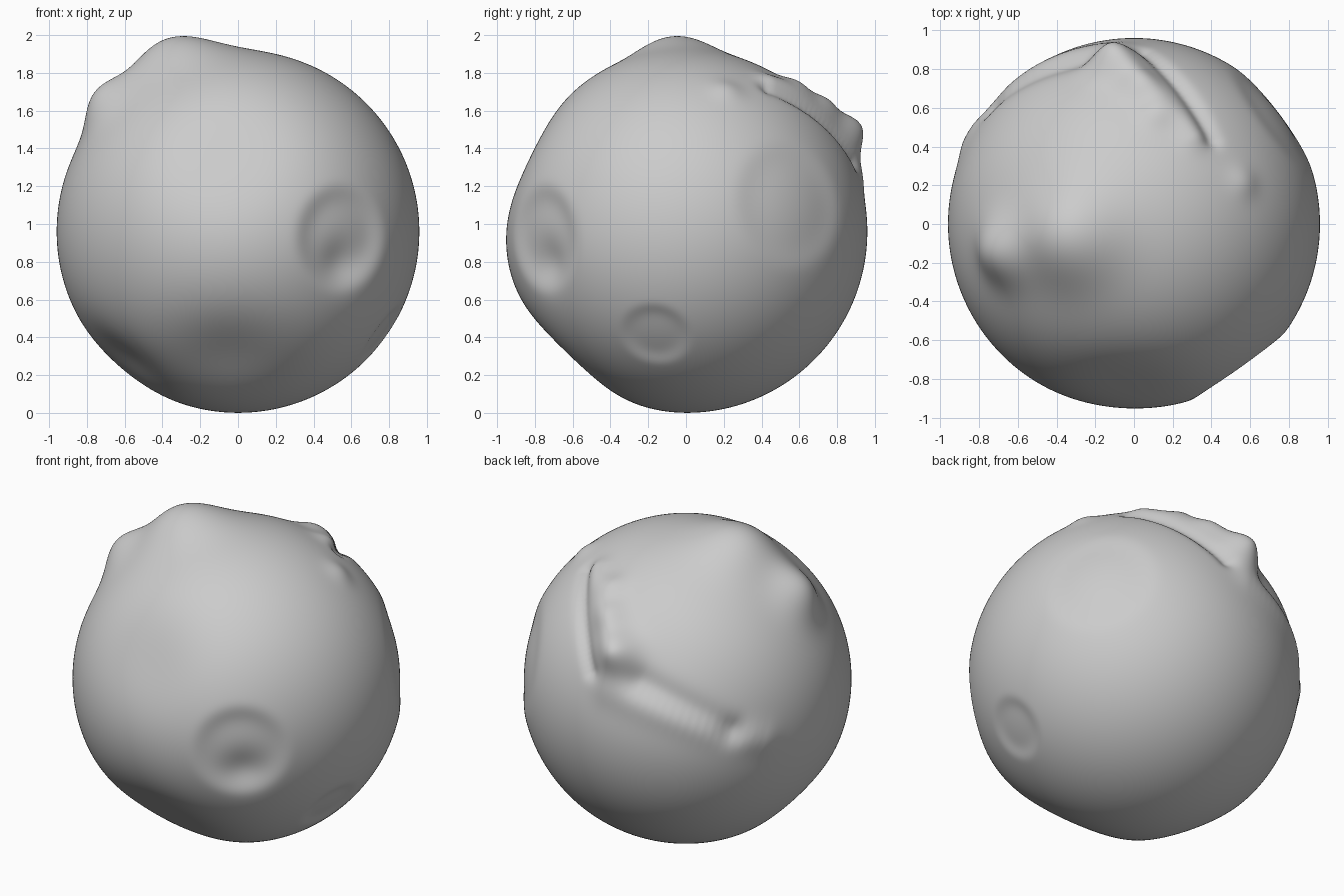
import bpy
import bmesh
import math
from mathutils import Vector

if "Cube" in bpy.data.objects:
    bpy.data.objects.remove(bpy.data.objects["Cube"], do_unlink=True)

BODY_RADIUS = 0.96
features = []


def direction(azimuth, elevation):
    """Unit vector from angles in degrees, azimuth counted from +x to +y."""
    azimuth, elevation = math.radians(azimuth), math.radians(elevation)
    flat = math.cos(elevation)
    return Vector((flat * math.cos(azimuth), flat * math.sin(azimuth), math.sin(elevation)))


def add_feature(directions, height, width, sharpness):
    """Store a raised or sunken area and the cosine beyond which it has no effect."""
    spread = math.radians(width)
    features.append((directions, height, spread, sharpness, math.cos(3 * spread)))


def knob(azimuth, elevation, height, width):
    add_feature([direction(azimuth, elevation)], height, width, sharpness=2)


def dent(azimuth, elevation, depth, width):
    add_feature([direction(azimuth, elevation)], -depth, width, sharpness=2)


def crater(azimuth, elevation, depth, width):
    add_feature([direction(azimuth, elevation)], -depth, width, sharpness=6)


def fold(start, end, height, width, steps=20):
    """Ridge, or groove if the height is negative, along an arc of the surface."""
    first, last = direction(*start), direction(*end)
    arc = [first.lerp(last, step / steps).normalized() for step in range(steps + 1)]
    add_feature(arc, height, width, sharpness=2)


def surface_radius(normal):
    """Body radius plus the effect of every feature near this direction."""
    radius = BODY_RADIUS
    for directions, height, spread, sharpness, limit in features:
        closeness = max(normal.dot(centre) for centre in directions)
        if closeness > limit:
            angle = math.acos(min(1, closeness))
            radius += height * math.exp(-((angle / spread) ** sharpness))
    return radius


# Rounded knobs on the top, the right shoulder and the back
knob(azimuth=189, elevation=69, height=0.13, width=15)
knob(azimuth=191, elevation=44, height=0.1, width=10)
knob(azimuth=97, elevation=31, height=0.1, width=8)
knob(azimuth=88, elevation=43, height=0.04, width=6)
knob(azimuth=79, elevation=53, height=0.03, width=5)
knob(azimuth=21, elevation=51, height=0.02, width=5)

# Front crater with a deeper lower edge, and shallow craters on the left
crater(azimuth=-54, elevation=-2, depth=0.04, width=15)
dent(azimuth=-53, elevation=-10, depth=0.03, width=8)
crater(azimuth=-12, elevation=-35, depth=0.02, width=10)
crater(azimuth=37, elevation=9, depth=0.02, width=18)

# Broad hollows in the front and underside
dent(azimuth=-94, elevation=-46, depth=0.07, width=20)
dent(azimuth=-157, elevation=-47, depth=0.05, width=14)
dent(azimuth=-93, elevation=26, depth=0.05, width=20)

# Curved rim around the back with a groove beside each half
fold(start=(56, 55), end=(97, 31), height=0.03, width=5)
fold(start=(48, 52), end=(87, 23), height=-0.03, width=3)
fold(start=(96, 18), end=(153, 0), height=0.02, width=6)
fold(start=(108, 23), end=(141, 6), height=-0.03, width=5)
dent(azimuth=141, elevation=5, depth=0.02, width=5)

# Stone colour
stone = bpy.data.materials.new("stone_grey")
stone.use_nodes = True
grey = (0.6, 0.6, 0.6, 1)
stone.diffuse_color = grey
shader = stone.node_tree.nodes["Principled BSDF"]
shader.inputs["Base Color"].default_value = grey

# Boulder body, resting on the ground
mesh = bpy.data.meshes.new("boulder")
sphere = bmesh.new()
bmesh.ops.create_icosphere(sphere, subdivisions=7, radius=1)
ground_shift = Vector((0, 0, BODY_RADIUS))
for vertex in sphere.verts:
    normal = vertex.co.normalized()
    vertex.co = normal * surface_radius(normal) + ground_shift
for face in sphere.faces:
    face.smooth = True
sphere.to_mesh(mesh)
sphere.free()

mesh.materials.append(stone)
boulder = bpy.data.objects.new("boulder", mesh)
bpy.context.collection.objects.link(boulder)
